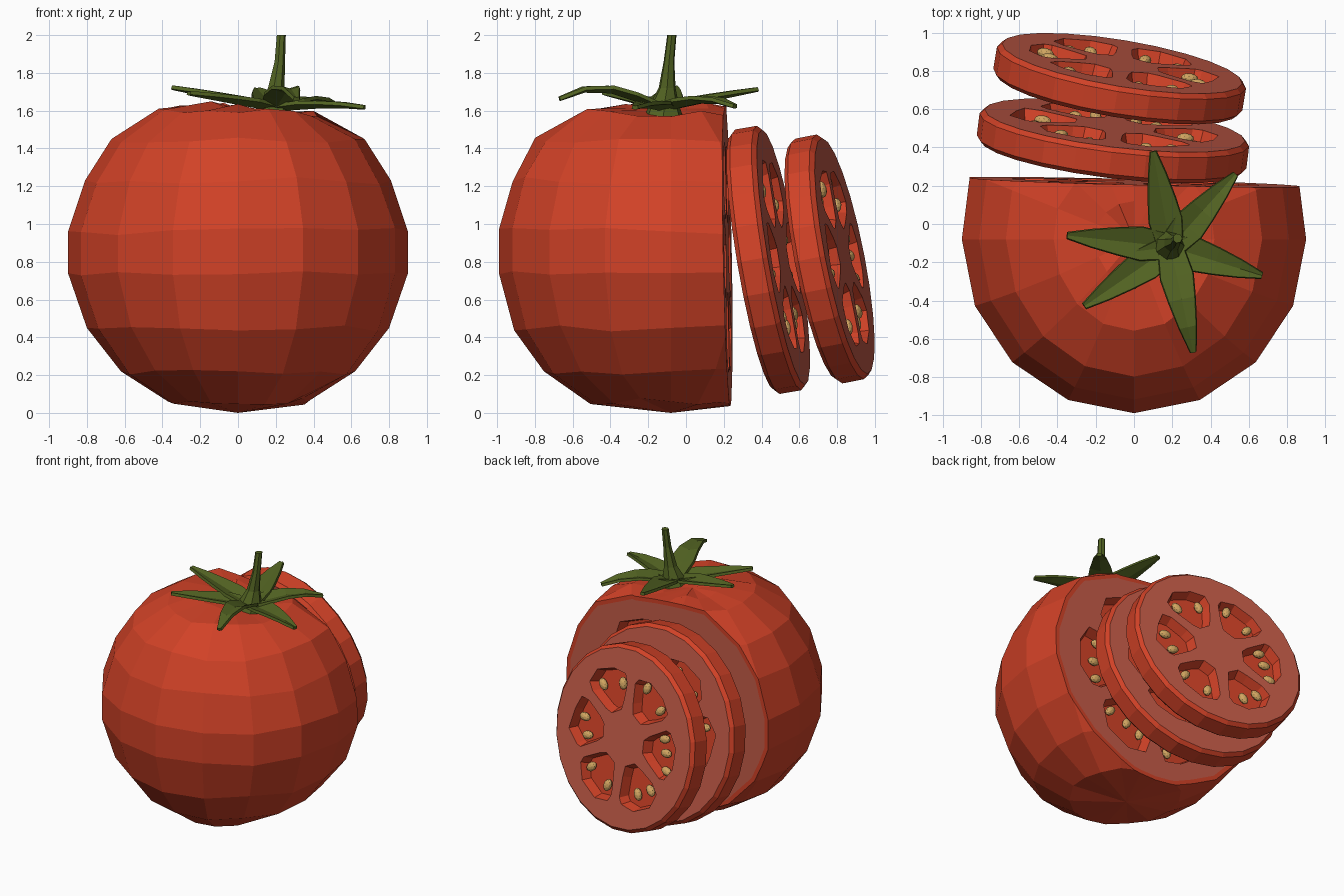
import bpy, bmesh, math, random
from mathutils import Matrix, Vector

if "Cube" in bpy.data.objects:
    bpy.data.objects.remove(bpy.data.objects["Cube"])

random.seed(4)


def mat(name, rgb):
    m = bpy.data.materials.new(name)
    m.diffuse_color = (*rgb, 1)
    m.use_nodes = True
    m.node_tree.nodes["Principled BSDF"].inputs["Base Color"].default_value = m.diffuse_color
    return m


SKIN = mat("tomato red", (0.64, 0.054, 0.020))
FLESH = mat("pale flesh", (0.55, 0.105, 0.064))
GREEN = mat("leaf green", (0.085, 0.125, 0.016))
SEED = mat("seed tan", (0.64, 0.38, 0.12))


def make(name, bm, mats):
    bmesh.ops.recalc_face_normals(bm, faces=bm.faces[:])
    me = bpy.data.meshes.new(name)
    bm.to_mesh(me)
    bm.free()
    for m in mats:
        me.materials.append(m)
    ob = bpy.data.objects.new(name, me)
    bpy.context.collection.objects.link(ob)
    return ob


def frame(loc, tilt, yaw):
    # local z becomes the slice axis, pointing to the back
    return (Matrix.Translation(loc) @ Matrix.Rotation(math.radians(yaw), 4, 'Z')
            @ Matrix.Rotation(math.radians(tilt - 90), 4, 'X'))


def loft(bm, rings):
    n = len(rings[0])
    for a, b in zip(rings, rings[1:]):
        for i in range(n):
            bm.faces.new((a[i], a[(i + 1) % n], b[(i + 1) % n], b[i]))


N = 6
HALF = [(0.30, -14), (0.40, -21), (0.62, -25), (0.72, -22), (0.77, -9),
        (0.77, 9), (0.72, 22), (0.62, 25), (0.40, 21), (0.30, 14)]
DEPTH = 0.07


def carve(ob, name, M, R, sides):
    """Cut seed chambers into the flesh and lay seeds in them."""
    cut, seeds = bmesh.new(), bmesh.new()
    for z0, s in sides:
        for k in range(N):
            mid = math.tau * k / N
            c = Vector((math.cos(mid), math.sin(mid), 0)) * 0.56 * R
            pts = []
            for r, d in HALF:
                r *= R * random.uniform(0.95, 1.03)
                a = mid + math.radians(d)
                pts.append(Vector((r * math.cos(a), r * math.sin(a), 0)))
            rings = []
            for dz, f in ((0.02, 1.03), (-DEPTH, 0.85)):
                rings.append([cut.verts.new(M @ (c + (p - c) * f + Vector((0, 0, z0 + s * dz))))
                              for p in pts])
            loft(cut, rings)
            cut.faces.new(rings[0])
            cut.faces.new(rings[1])
            for off in random.choice(((-14, 13), (-16, 1, 16), (-4, 14))):
                a = mid + math.radians(off)
                r = R * random.uniform(0.54, 0.64)
                T = (M @ Matrix.Translation((r * math.cos(a), r * math.sin(a), z0 - s * 0.036))
                     @ Matrix.Rotation(a, 4, 'Z') @ Matrix.Diagonal((0.046, 0.031, 0.026, 1)))
                bmesh.ops.create_icosphere(seeds, subdivisions=2, radius=1, matrix=T)
    cutter = make(name + "_cutter", cut, [SKIN])
    mod = ob.modifiers.new("chambers", 'BOOLEAN')
    mod.object = cutter
    mod.operation = 'DIFFERENCE'
    mod.solver = 'EXACT'
    dg = bpy.context.evaluated_depsgraph_get()
    me = bpy.data.meshes.new_from_object(ob.evaluated_get(dg))
    ob.modifiers.clear()
    ob.data = me
    bpy.data.objects.remove(cutter)
    make(name + "_seeds", seeds, [SEED])


# tomato body: faceted lathe, fuller at the front, cut flat at the back
prof = [(0.37, 0.06), (0.62, 0.22), (0.80, 0.45), (0.90, 0.74), (0.90, 0.96),
        (0.81, 1.23), (0.67, 1.45), (0.42, 1.60), (0.2, 1.63)]
SEG, CY = 16, -0.08
bm = bmesh.new()


def top_shape(x, y, z):
    if z > 1.5:
        d2 = (x - 0.2) ** 2 + (y + 0.12) ** 2
        z -= 0.025 * x + 0.055 * math.exp(-d2 / 0.05)
    return (x, y, z)


rings = []
for r, z in prof:
    ring = []
    for i in range(SEG):
        a = math.tau * i / SEG
        x, y = r * math.cos(a), r * math.sin(a)
        if y < 0:
            y *= 1.01 + 0.24 * (1 - r / 0.9)
        elif y > 0.05:
            x *= 1.03
        ring.append(bm.verts.new(top_shape(x, CY + y, z + random.uniform(-0.02, 0.02) * (i % 8 != 0))))
    rings.append(ring)
loft(bm, rings)
for ring, z in ((rings[0], 0.0), (rings[-1], 1.635)):
    pole = bm.verts.new(top_shape(0, CY, z))
    for i in range(SEG):
        bm.faces.new((ring[i], ring[(i + 1) % SEG], pole))
M = frame((0, 0.22, 0.83), 1.1, -1.5)
normal = M.to_3x3() @ Vector((0, 0, 1))
bmesh.ops.bisect_plane(bm, geom=bm.verts[:] + bm.edges[:] + bm.faces[:],
                       plane_co=M.translation, plane_no=normal, clear_outer=True)
rim = [e for e in bm.edges if e.is_boundary]
cap = bmesh.ops.contextual_create(bm, geom=rim)["faces"]
bmesh.ops.recalc_face_normals(bm, faces=bm.faces[:])
# skin rim around the flesh
bmesh.ops.inset_region(bm, faces=cap, thickness=0.03, use_boundary=True, use_even_offset=True)
for f in cap:
    f.material_index = 1
body = make("tomato_body", bm, [SKIN, FLESH])
carve(body, "tomato_body", M, 0.84, [(0, 1)])

# two cut slices leaning on the body
T = 0.165
for name, R, loc, tilt, yaw in (("inner_slice", 0.71, (-0.11, 0.435, 0.81), 9.6, -7),
                                ("outer_slice", 0.66, (-0.075, 0.76, 0.815), 11.0, -9.5)):
    bm = bmesh.new()
    bmesh.ops.create_cone(bm, cap_ends=True, segments=24, radius1=R, radius2=R, depth=T)
    edges = [e for e in bm.edges if abs(e.verts[0].co.z - e.verts[1].co.z) < 1e-4]
    bmesh.ops.bevel(bm, geom=edges, offset=0.024, segments=1, affect='EDGES')
    bm.normal_update()
    for f in bm.faces:
        f.material_index = 1 if abs(f.normal.z) > 0.95 else 0
    M = frame(loc, tilt, yaw)
    bm.transform(M)
    ob = make(name, bm, [SKIN, FLESH])
    carve(ob, name, M, R, [(T / 2, 1), (-T / 2, -1)])

# stem
bm = bmesh.new()
rings = []
for x, y, z, r in ((0.18, -0.12, 1.56, 0.11), (0.185, -0.115, 1.63, 0.08), (0.20, -0.1, 1.72, 0.046),
                   (0.22, -0.09, 1.86, 0.029), (0.228, -0.075, 2.0, 0.025)):
    rings.append([bm.verts.new((x + r * math.cos(math.tau * i / 7), y + r * math.sin(math.tau * i / 7), z))
                  for i in range(7)])
loft(bm, rings)
bm.faces.new(rings[0])
bm.faces.new(rings[-1])
make("stem", bm, [GREEN])

# calyx leaves: tip position and extra arch in the middle
bm = bmesh.new()
base = Vector((0.19, -0.12, 1.605))
for x, y, z, arch in ((0.10, 0.38, 1.71, 0.0), (0.53, 0.26, 1.62, 0.03), (0.67, -0.27, 1.615, 0.01),
                      (0.31, -0.67, 1.66, 0.06), (-0.26, -0.43, 1.69, 0.0), (-0.35, -0.06, 1.72, 0.0)):
    tip = Vector((x, y, z))
    d = tip - base
    side = Vector((-d.y, d.x, 0)).normalized()
    rows = []
    for t, w in ((0.05, 0.07), (0.28, 0.088), (0.5, 0.072), (0.76, 0.047), (1, 0.016)):
        p = base + d * t + Vector((0, 0, arch * math.sin(math.pi * t ** 1.3) * 1.2))
        up = Vector((0, 0, w * 0.3))
        rows.append([bm.verts.new(q) for q in (p - side * w + up, p, p + side * w + up)])
    for a, b in zip(rows, rows[1:]):
        for i in (0, 1):
            bm.faces.new((a[i], b[i], b[i + 1], a[i + 1]))
leaves = make("calyx_leaves", bm, [GREEN])
sol = leaves.modifiers.new("thickness", 'SOLIDIFY')
sol.thickness = 0.02
sol.offset = 0
